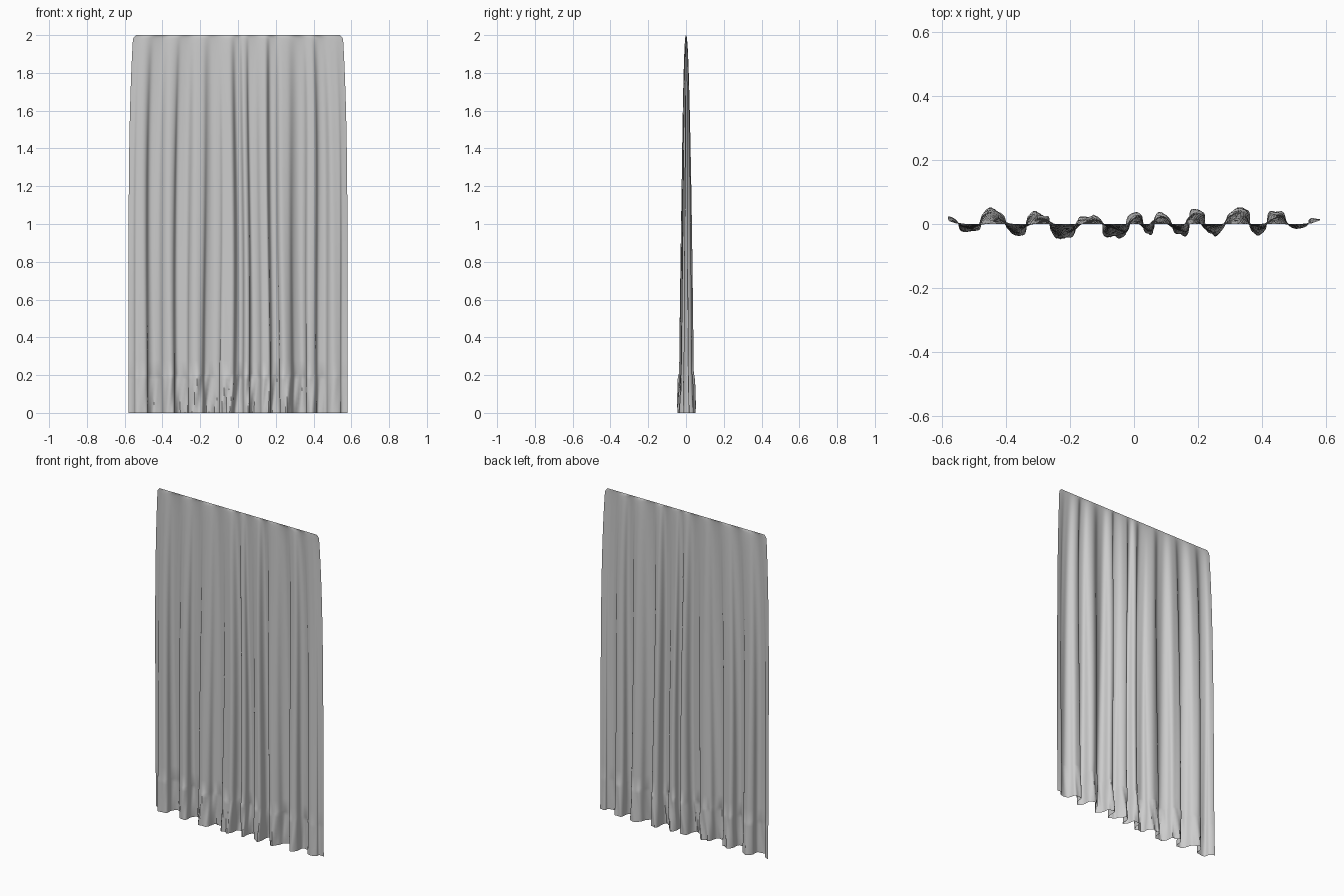
import bpy, math
from math import sin, cos, pi

cube = bpy.data.objects.get("Cube")
if cube:
    bpy.data.objects.remove(cube, do_unlink=True)

fabric = bpy.data.materials.new("light grey fabric")
fabric.use_nodes = True
grey = (0.6, 0.6, 0.6, 1)
fabric.diffuse_color = grey
shader = fabric.node_tree.nodes["Principled BSDF"]
shader.inputs["Base Color"].default_value = grey
shader.inputs["Roughness"].default_value = 0.8

# Fold crests and troughs across the hem (x, y)
FOLDS = [(-.58, .02), (-.515, -.025), (-.445, .045), (-.36, -.035), (-.305, .033),
         (-.21, -.042), (-.145, .022), (-.045, -.04), (.005, .033), (.04, -.028),
         (.075, .028), (.15, -.035), (.185, .045), (.245, -.03), (.33, .048),
         (.395, -.03), (.44, .042), (.51, -.012), (.58, .018)]
STEPS = 14
HEM = 0.2


def depth(z):
    """Fold depth: pinched to a line at the rail, fuller towards the floor."""
    s = (2 - z) / 2
    return 0.88 * min(1, s ** 0.42) * (0.86 + 0.14 * s)


def half_width(z):
    round_off = 0.015 * max(0, (z - 1.975) / 0.025) ** 2
    return 0.58 - 0.025 * (z / 2) ** 5 - round_off


def cloth_row(z, hem):
    """One horizontal section of the cloth, folds leaning over each other."""
    d = depth(z)
    row = []
    for i, ((x0, y0), (x1, y1)) in enumerate(zip(FOLDS, FOLDS[1:])):
        for k in range(STEPS + (i == len(FOLDS) - 2)):
            t = k / STEPS
            lean = (0.16 + 0.04 * sin(i * 2.3)) * d
            x = x0 + (x1 - x0) * (t + lean * sin(2 * pi * t))
            y = (y0 + (y1 - y0) * (0.5 - 0.5 * cos(pi * t))) * d
            inner = max(0, 1 - (x / 0.58) ** 2)
            # Slow drift down the length and fine secondary creases
            shift = 0.007 * sin(2.2 * z + 9 * x) * inner
            y += 0.003 * d * sin(95 * x + 1.5 * z)
            if hem:
                f = (HEM - z) / HEM
                y *= 1.08 + 0.1 * f
                y += (0.004 + 0.003 * f) * sin(130 * x + 4 * f) * inner
                shift += 0.004 * f * sin(60 * x) * inner
            row.append(((x + shift) * half_width(z) / 0.58, y, z))
    return row


# Cloth panel, with the wider hem starting at a crisp line
body = [2, 1.995, 1.985, 1.975, 1.96, 1.94, 1.91, 1.87] + [1.8 - 0.08 * i for i in range(20)]
rows = [cloth_row(z, False) for z in body + [HEM + 0.008]]
rows += [cloth_row(HEM * (1 - i / 8) - 0.002 * (i == 0), True) for i in range(9)]
n = len(rows[0])
verts = [p for row in rows for p in row]
faces = [(r * n + c, (r + 1) * n + c, (r + 1) * n + c + 1, r * n + c + 1)
         for r in range(len(rows) - 1) for c in range(n - 1)]

mesh = bpy.data.meshes.new("curtain_panel")
mesh.from_pydata(verts, [], faces)
mesh.materials.append(fabric)
curtain = bpy.data.objects.new("curtain_panel", mesh)
bpy.context.collection.objects.link(curtain)
bpy.context.view_layer.objects.active = curtain
curtain.select_set(True)
bpy.ops.object.shade_smooth_by_angle(angle=math.radians(40))
